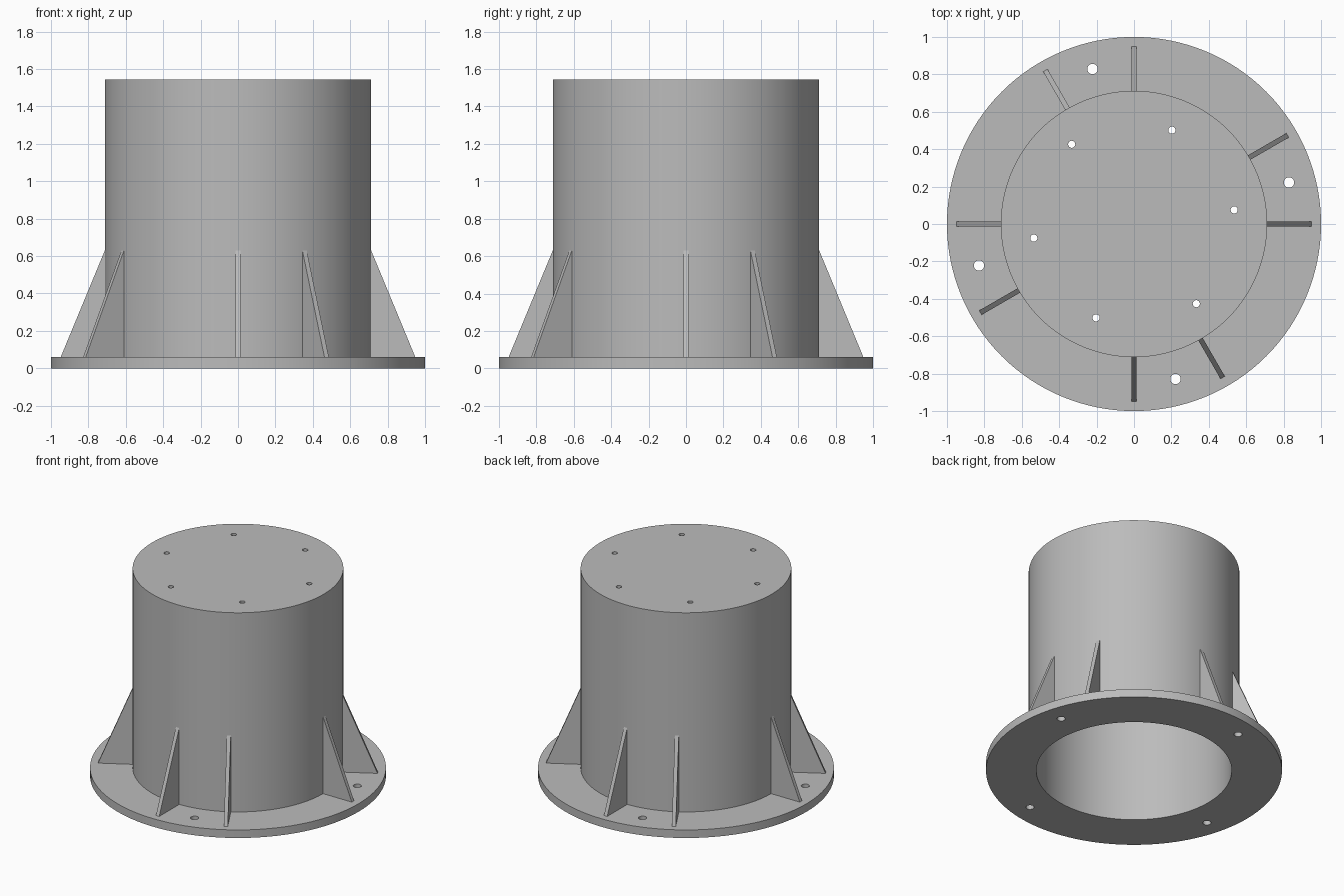
import bpy, bmesh, math
from mathutils import Matrix

if "Cube" in bpy.data.objects:
    bpy.data.objects.remove(bpy.data.objects["Cube"])

grey = bpy.data.materials.new("steel grey")
grey.use_nodes = True
colour = (0.5, 0.5, 0.5, 1)
grey.diffuse_color = colour
grey.node_tree.nodes["Principled BSDF"].inputs["Base Color"].default_value = colour

OUTER, INNER, FLANGE, HEIGHT = 0.712, 0.66, 0.06, 1.545
CAP = 0.05


def finish(name, bm):
    bmesh.ops.recalc_face_normals(bm, faces=bm.faces)
    mesh = bpy.data.meshes.new(name)
    bm.to_mesh(mesh)
    bm.free()
    mesh.materials.append(grey)
    obj = bpy.data.objects.new(name, mesh)
    bpy.context.collection.objects.link(obj)
    return obj


def ring_of_drills(name, count, start, ring, radius, z):
    # Upright cylinders evenly spaced on a circle
    bm = bmesh.new()
    for i in range(count):
        a = math.radians(start + 360 * i / count)
        place = Matrix.Translation((ring * math.cos(a), ring * math.sin(a), z))
        bmesh.ops.create_cone(bm, cap_ends=True, segments=32, radius1=radius,
                              radius2=radius, depth=0.3, matrix=place)
    obj = finish(name, bm)
    obj.hide_render = True
    return obj


# Flanged tube with a closed top, turned from one profile
profile = [(0, HEIGHT - CAP), (INNER, HEIGHT - CAP), (INNER, 0), (1, 0),
           (1, FLANGE), (OUTER, FLANGE), (OUTER, HEIGHT), (0, HEIGHT)]
bm = bmesh.new()
verts = [bm.verts.new((r, 0, z)) for r, z in profile]
edges = [bm.edges.new(pair) for pair in zip(verts, verts[1:])]
bmesh.ops.spin(bm, geom=verts + edges, cent=(0, 0, 0), axis=(0, 0, 1),
               angle=math.tau, steps=128, use_merge=True)
bmesh.ops.remove_doubles(bm, verts=bm.verts, dist=0.0001)
bmesh.ops.dissolve_limit(bm, angle_limit=0.01, verts=bm.verts, edges=bm.edges)
body = finish("flanged_housing", bm)

# Bolt holes in the flange and screw holes in the top
drills = [ring_of_drills("flange_hole_cutter", 4, 15, 0.858, 0.028, FLANGE / 2),
          ring_of_drills("top_hole_cutter", 6, 8, 0.541, 0.019, HEIGHT)]
bpy.context.view_layer.objects.active = body
for drill in drills:
    cut = body.modifiers.new("holes", "BOOLEAN")
    cut.operation = "DIFFERENCE"
    cut.solver = "EXACT"
    cut.object = drill
    bpy.ops.object.modifier_apply(modifier=cut.name)
    bpy.data.objects.remove(drill)

bpy.ops.object.select_all(action="DESELECT")
body.select_set(True)
bpy.ops.object.shade_smooth_by_angle(angle=math.radians(30))

# Triangular stiffening ribs, a pair in each quarter
half = 0.0135
rib_shape = [(OUTER - 0.03, FLANGE), (0.948, FLANGE), (OUTER, 0.63), (OUTER - 0.03, 0.63)]
for quarter in range(4):
    for offset in (0, 30):
        bm = bmesh.new()
        face = bm.faces.new([bm.verts.new((r, -half, z)) for r, z in rib_shape])
        push = bmesh.ops.extrude_face_region(bm, geom=[face])["geom"]
        bmesh.ops.translate(bm, vec=(0, 2 * half, 0),
                            verts=[v for v in push if isinstance(v, bmesh.types.BMVert)])
        rib = finish(f"rib_{quarter * 2 + offset // 30 + 1}", bm)
        rib.rotation_euler.z = math.radians(90 * quarter + offset)
